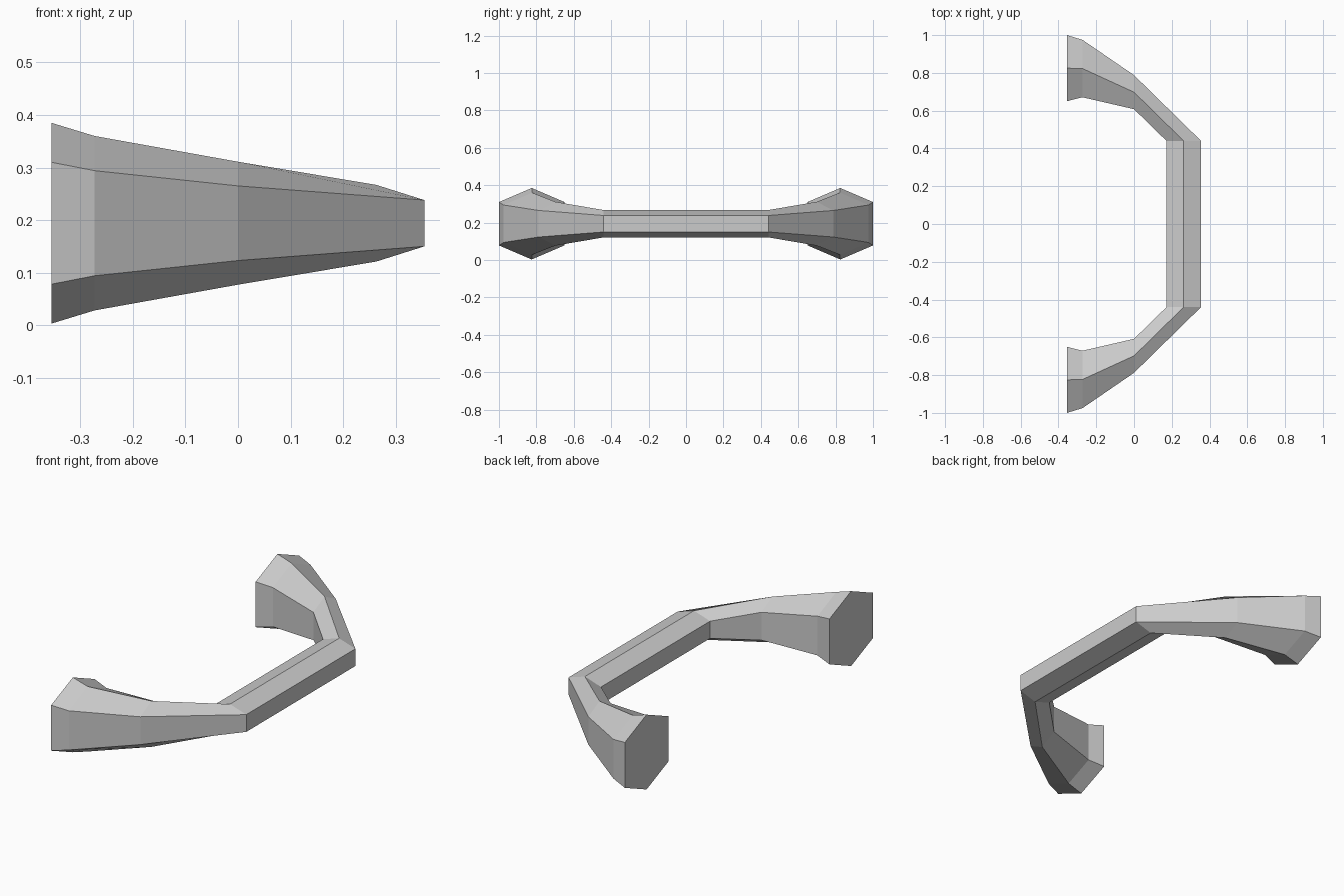
import bpy
import bmesh

if "Cube" in bpy.data.objects:
    bpy.data.objects.remove(bpy.data.objects["Cube"])

MID_Z = 0.194

# Half of the path: outer, middle and inner (x, y) with half heights of edge and ridge
half = [
    ((-0.355, 1.000), (-0.355, 0.825), (-0.355, 0.650), 0.116, 0.191),  # mounting foot
    ((-0.273, 0.975), (-0.273, 0.823), (-0.273, 0.671), 0.100, 0.166),  # foot rim
    ((0.000, 0.788), (0.000, 0.698), (0.000, 0.608), 0.071, 0.117),     # arm
    ((0.355, 0.440), (0.263, 0.440), (0.172, 0.440), 0.044, 0.073),     # grip corner
]


def hexagon(bm, station, side):
    """Six-sided section, mirrored across y by side."""
    outer, mid, inner, edge, ridge = station
    corners = [(outer, -edge), (outer, edge), (mid, ridge),
               (inner, edge), (inner, -edge), (mid, -ridge)]
    return [bm.verts.new((p[0], p[1] * side, MID_Z + h)) for p, h in corners]


# Pull handle: hexagonal sections bridged from one foot to the other
bm = bmesh.new()
rings = [hexagon(bm, s, 1) for s in half] + [hexagon(bm, s, -1) for s in reversed(half)]
for a, b in zip(rings, rings[1:]):
    for i in range(6):
        j = (i + 1) % 6
        bm.faces.new((a[i], a[j], b[j], b[i]))

# Flat ends of the feet
bm.faces.new(rings[0])
bm.faces.new(rings[-1])
bmesh.ops.recalc_face_normals(bm, faces=bm.faces)

mesh = bpy.data.meshes.new("pull_handle")
bm.to_mesh(mesh)
bm.free()
handle = bpy.data.objects.new("pull_handle", mesh)
bpy.context.collection.objects.link(handle)

# Plain grey metal
grey = bpy.data.materials.new("light_grey")
grey.diffuse_color = (0.6, 0.6, 0.6, 1)
grey.use_nodes = True
grey.node_tree.nodes["Principled BSDF"].inputs["Base Color"].default_value = grey.diffuse_color
mesh.materials.append(grey)
